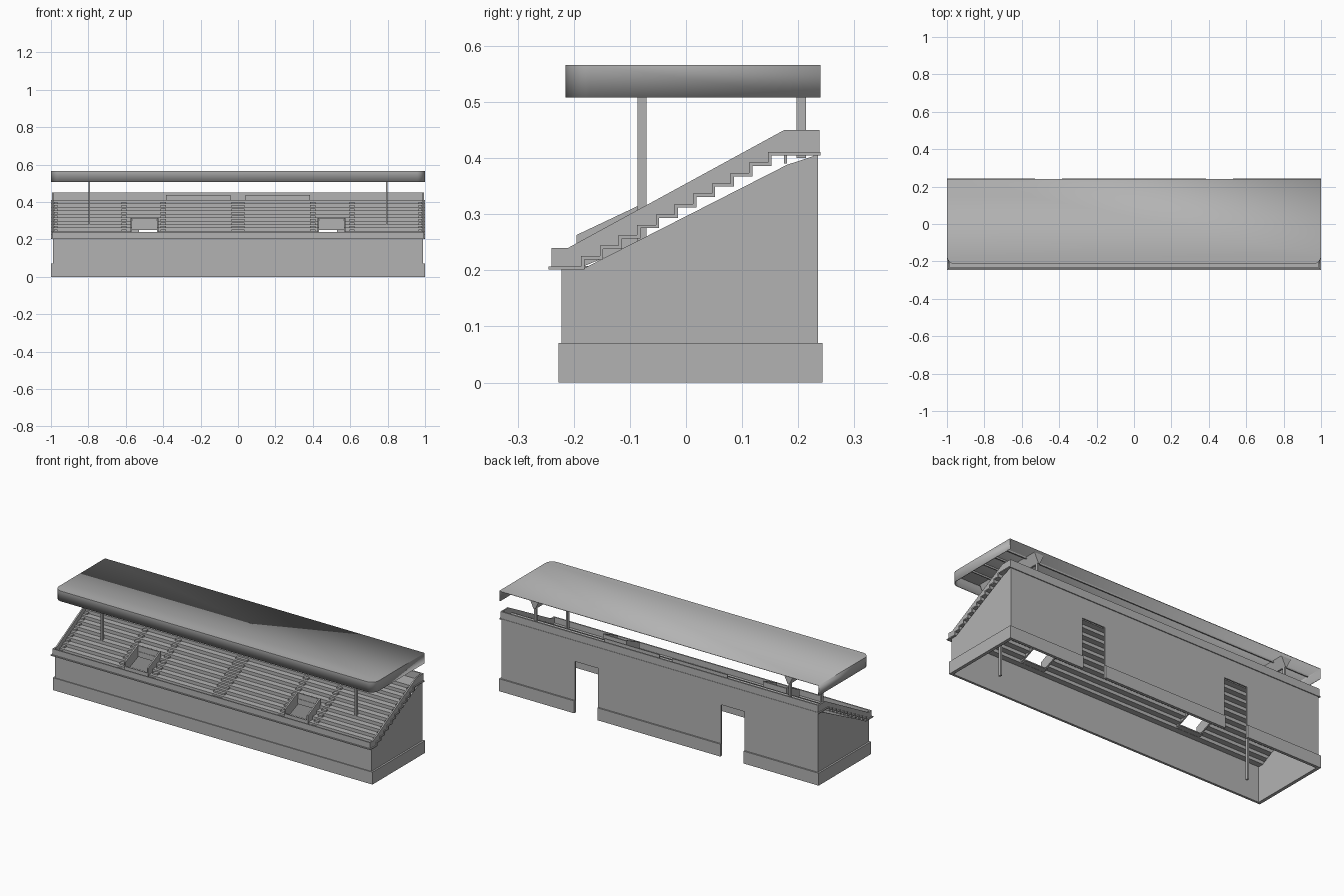
import bpy, bmesh
from mathutils import Vector

cube = bpy.data.objects.get("Cube")
if cube:
    bpy.data.objects.remove(cube, do_unlink=True)

grey = bpy.data.materials.new("concrete grey")
grey.use_nodes = True
grey.diffuse_color = (0.45, 0.45, 0.45, 1)
grey.node_tree.nodes["Principled BSDF"].inputs["Base Color"].default_value = grey.diffuse_color


def finish(bm, name):
    bmesh.ops.recalc_face_normals(bm, faces=bm.faces)
    mesh = bpy.data.meshes.new(name)
    bm.to_mesh(mesh)
    bm.free()
    mesh.materials.append(grey)
    obj = bpy.data.objects.new(name, mesh)
    bpy.context.collection.objects.link(obj)
    return obj


def boxes(name, spans):
    """One object made of boxes given as (x0, x1, y0, y1, z0, z1)."""
    bm = bmesh.new()
    for x0, x1, y0, y1, z0, z1 in spans:
        verts = bmesh.ops.create_cube(bm, size=1)["verts"]
        bmesh.ops.scale(bm, verts=verts, vec=(x1 - x0, y1 - y0, z1 - z0))
        bmesh.ops.translate(bm, verts=verts, vec=((x0 + x1) / 2, (y0 + y1) / 2, (z0 + z1) / 2))
    return finish(bm, name)


def prism(name, points, start, depth):
    """Extrude a closed outline of 3D points by the vector depth."""
    bm = bmesh.new()
    face = bm.faces.new([bm.verts.new(Vector(p) + Vector(start)) for p in points])
    out = bmesh.ops.extrude_face_region(bm, geom=[face])["geom"]
    bmesh.ops.translate(bm, verts=[v for v in out if isinstance(v, bmesh.types.BMVert)], vec=depth)
    return finish(bm, name)


def side_prism(name, yz, x0, x1):
    return prism(name, [(0, y, z) for y, z in yz], (x0, 0, 0), (x1 - x0, 0, 0))


# Shared dimensions
ROWS, RUN, RISE, THICK = 11, 0.0333, 0.0185, 0.006
FIRST_Y, FIRST_Z = -0.187, 0.207
WALL_X = 0.99
PIT = (0.43, 0.57)
DOOR = (0.385, 0.53)
DOOR_TOP = 0.29


def around(hole, edge):
    """x spans left over after two mirrored gaps."""
    a, b = hole
    return [(-edge, -b), (-a, a), (b, edge)]


# Hollow base walls, with two doorways through the back
boxes("front_wall", [(-WALL_X, WALL_X, -0.222, -0.214, 0, 0.203)])
back = [(a, b, 0.227, 0.235, 0, DOOR_TOP) for a, b in around(DOOR, WALL_X)]
boxes("back_wall", back + [(-WALL_X, WALL_X, 0.227, 0.235, DOOR_TOP, 0.406)])
plinth = [(-1, 1, -0.227, -0.219, 0, 0.07)]
plinth += [(a, b, 0.234, 0.243, 0, 0.07) for a, b in around(DOOR, 1)]
for s in (-1, 1):
    x0, x1 = sorted((s * 0.988, s))
    plinth.append((x0, x1, -0.227, 0.243, 0, 0.07))
boxes("plinth", plinth)

side_wall = [(-0.22, 0), (0.235, 0), (0.235, 0.406), (0.18, 0.388), (-0.187, 0.201), (-0.22, 0.201)]
# Side parapet: its lower edge follows the steps
parapet = [(0.238, 0.408), (0.238, 0.45), (0.175, 0.45), (-0.21, 0.24), (-0.24, 0.24), (-0.24, FIRST_Z)]
for i in range(ROWS):
    y, z = FIRST_Y + i * RUN, FIRST_Z + i * RISE
    parapet += [(y, z - 0.002), (y, z + RISE - 0.002)]
for s, side in ((1, "left"), (-1, "right")):
    x0, x1 = sorted((s * (WALL_X - 0.008), s * WALL_X))
    side_wall_obj = side_prism(side + "_wall", side_wall, x0, x1)
    side_prism(side + "_parapet", parapet, x0 + s * 0.004, x1 + s * 0.004)

# Stepped terraces with openings for the two entrances
tiers = [(-1, 1, -0.245, FIRST_Y + THICK, FIRST_Z - THICK, FIRST_Z)]
for i in range(ROWS):
    y, z = FIRST_Y + i * RUN, FIRST_Z + (i + 1) * RISE
    end = 0.24 if i == ROWS - 1 else y + RUN + THICK
    for a, b in (around(PIT, 1) if i < 3 else [(-1, 1)]):
        tiers.append((a, b, y, end, z - THICK, z))
        tiers.append((a, b, y, y + THICK, z - RISE - THICK, z - THICK))
boxes("terraces", tiers)

# Half steps in the aisles
aisles = [(-0.035, 0.035)]
for a, b in ((0.385, 0.415), (0.595, 0.622), (0.965, 0.984)):
    aisles += [(a, b), (-b, -a)]
steps = []
for i in range(ROWS):
    y, z = FIRST_Y + i * RUN, FIRST_Z + i * RISE
    steps += [(a, b, y - RUN / 2, y, z, z + RISE / 2) for a, b in aisles]
boxes("aisle_steps", steps)

# Front and rear parapets and the taller rear screens
boxes("front_parapet", [(-WALL_X, WALL_X, -0.24, -0.233, 0.205, 0.24)])
boxes("rear_parapet", [(-WALL_X, WALL_X, 0.23, 0.238, 0.408, 0.45)])
boxes("rear_screens", [(a, b, 0.175, 0.18, 0.39, 0.438) for a, b in ((-0.385, -0.04), (0.04, 0.385))])

# Entrance enclosures: sloping side walls, low front, upper rear fascia
cheek = [(-0.195, 0.202), (-0.195, 0.263), (-0.085, 0.315), (-0.078, 0.315), (-0.078, 0.25)]
for s, side in ((1, "left"), (-1, "right")):
    a, b = sorted((s * PIT[0], s * PIT[1]))
    for x, edge in ((a, "inner"), (b, "outer")):
        side_prism(f"{side}_entrance_{edge}_cheek", cheek, x - 0.004, x + 0.004)
    boxes(side + "_entrance_panels", [
        (a, b, -0.195, -0.189, 0.202, 0.236),
        (a, b, -0.085, -0.078, 0.25, 0.313),
        (a, b, -0.19, -0.15, 0.202, 0.208)])

# Columns and tapered roof beams
columns = []
for s in (-1, 1):
    x = s * 0.795
    columns.append((x - 0.005, x + 0.005, -0.086, -0.07, 0, 0.52))
    columns.append((x - 0.005, x + 0.005, 0.197, 0.214, 0.4, 0.52))
    beam = [(-0.03, 0, 0.562), (0.03, 0, 0.562), (0.005, 0, 0.51), (-0.005, 0, 0.51)]
    prism("roof_beam", beam, (x, -0.2, 0), (0, 0.42, 0))
boxes("columns", columns)

# Roof shell: rounded front corners, open underside and back
bm = bmesh.new()
bmesh.ops.create_cube(bm, size=1)
bmesh.ops.scale(bm, verts=bm.verts, vec=(2, 0.455, 0.058))
bmesh.ops.translate(bm, verts=bm.verts, vec=(0, 0.0125, 0.537))
corners = [e for e in bm.edges if all(v.co.y < 0 for v in e.verts)
           and abs(e.verts[0].co.z - e.verts[1].co.z) > 0.01]
bmesh.ops.bevel(bm, geom=corners, offset=0.045, segments=8, profile=0.5, affect='EDGES')
bm.normal_update()
bmesh.ops.delete(bm, geom=[f for f in bm.faces if f.normal.z < -0.9 or f.normal.y > 0.9], context='FACES_ONLY')
roof = finish(bm, "roof")
# Make sure the shell normals point outwards before thickening
top = max(roof.data.polygons, key=lambda p: p.area)
if top.normal.z < 0:
    roof.data.flip_normals()
shell = roof.modifiers.new("shell", 'SOLIDIFY')
shell.thickness = 0.005
shell.offset = -1
bpy.context.view_layer.objects.active = roof
roof.select_set(True)
bpy.ops.object.shade_smooth_by_angle()

# Shallow ribs along the roof underside
boxes("roof_ribs", [(-0.99, 0.99, y, y + 0.006, 0.553, 0.562) for y in (-0.12, -0.03, 0.06, 0.15)])
